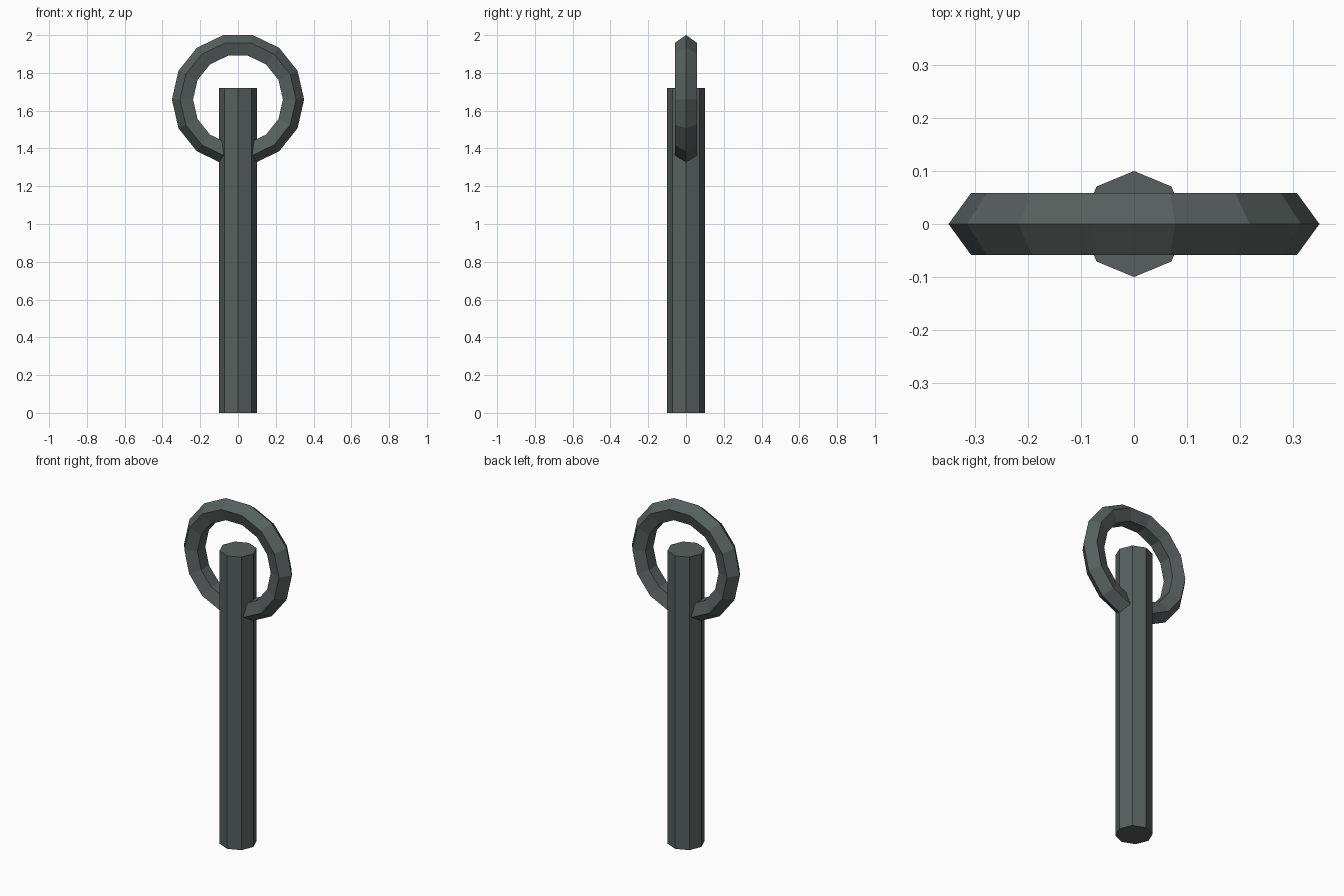
import bpy
import math

if "Cube" in bpy.data.objects:
    bpy.data.objects.remove(bpy.data.objects["Cube"])

# Single dark iron colour
iron = bpy.data.materials.new("dark_iron")
iron.diffuse_color = (0.095, 0.117, 0.112, 1.0)
iron.use_nodes = True
iron.node_tree.nodes["Principled BSDF"].inputs["Base Color"].default_value = iron.diffuse_color

POST_HEIGHT = 1.72
RING_CENTRE_Z = 1.659


def finish(name):
    obj = bpy.context.object
    obj.name = name
    obj.data.materials.append(iron)
    bpy.ops.object.shade_flat()
    return obj


# Eight-sided post standing on the ground
bpy.ops.mesh.primitive_cylinder_add(
    vertices=8, radius=0.1, depth=POST_HEIGHT, location=(0, 0, POST_HEIGHT / 2))
finish("post")

# Upright ring with a five-sided section, passing through the post
bpy.ops.mesh.primitive_torus_add(
    major_segments=14, minor_segments=5, major_radius=0.288, minor_radius=0.062,
    location=(0, 0, RING_CENTRE_Z), rotation=(math.radians(90), 0, 0))
finish("ring")
